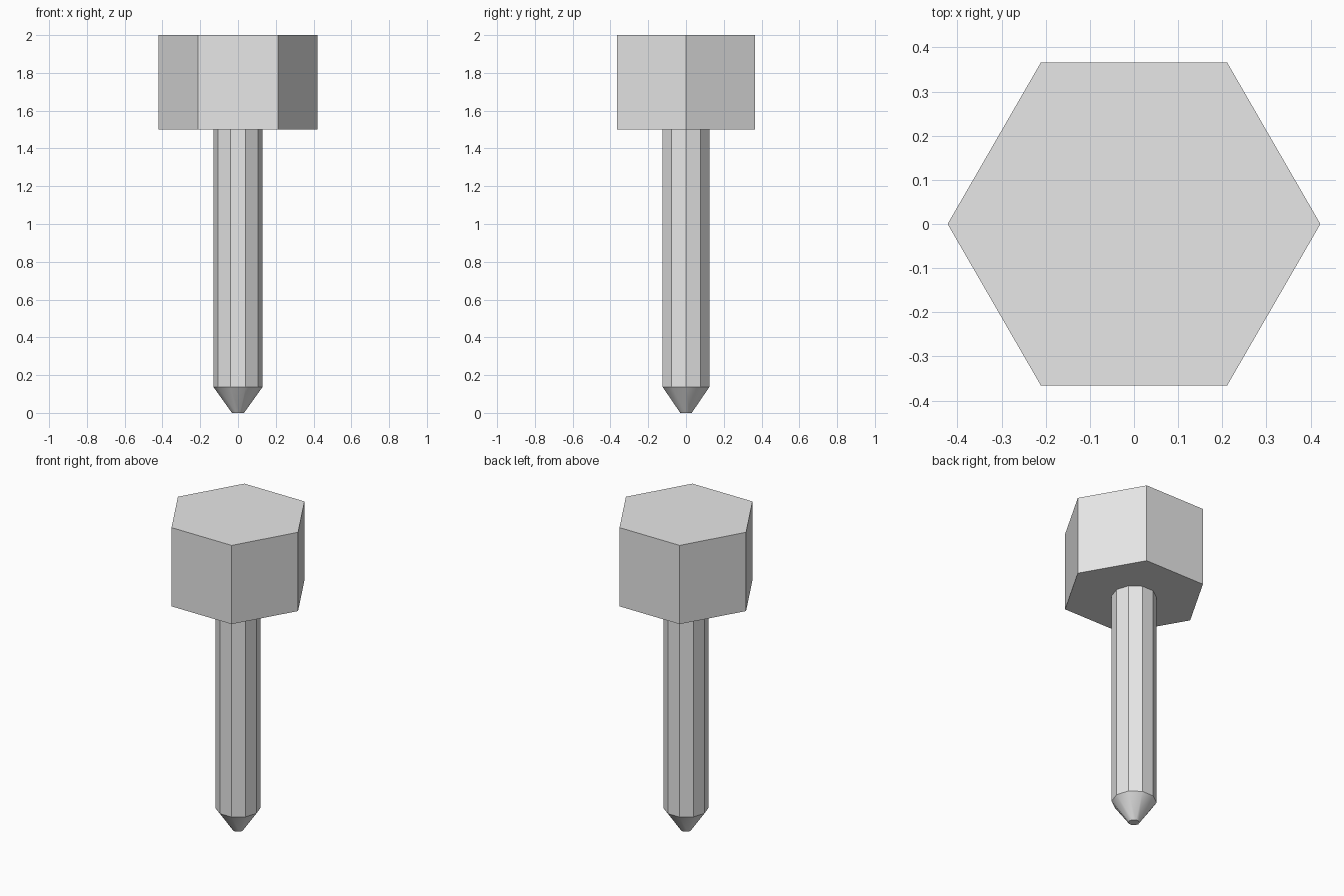
import bpy
import math

if "Cube" in bpy.data.objects:
    bpy.data.objects.remove(bpy.data.objects["Cube"], do_unlink=True)

# Single plain grey metal
grey = bpy.data.materials.new("grey metal")
grey.use_nodes = True
colour = (0.8, 0.8, 0.8, 1.0)
grey.diffuse_color = colour
for node in grey.node_tree.nodes:
    if node.type == 'BSDF_PRINCIPLED':
        node.inputs["Base Color"].default_value = colour


def prism(name, sides, bottom_radius, top_radius, z_low, z_high):
    """Upright regular prism or frustum with a corner on the x axis."""
    bpy.ops.mesh.primitive_cone_add(
        vertices=sides, radius1=bottom_radius, radius2=top_radius,
        depth=z_high - z_low, location=(0, 0, (z_low + z_high) / 2),
        rotation=(0, 0, math.pi / 2))
    part = bpy.context.object
    part.name = name
    part.data.materials.append(grey)
    return part


TIP_TOP = 0.137
HEAD_BASE = 1.5
SHAFT_RADIUS = 0.13

# Hexagonal head and ten-sided shaft, both flat faced
prism("head", 6, 0.422, 0.422, HEAD_BASE, 2.0)
prism("shaft", 10, SHAFT_RADIUS, SHAFT_RADIUS, TIP_TOP, HEAD_BASE)

# Blunt tapered tip, smooth around its sides
prism("tip", 10, 0.032, SHAFT_RADIUS, 0.0, TIP_TOP)
bpy.ops.object.shade_smooth_by_angle(angle=math.radians(32))
